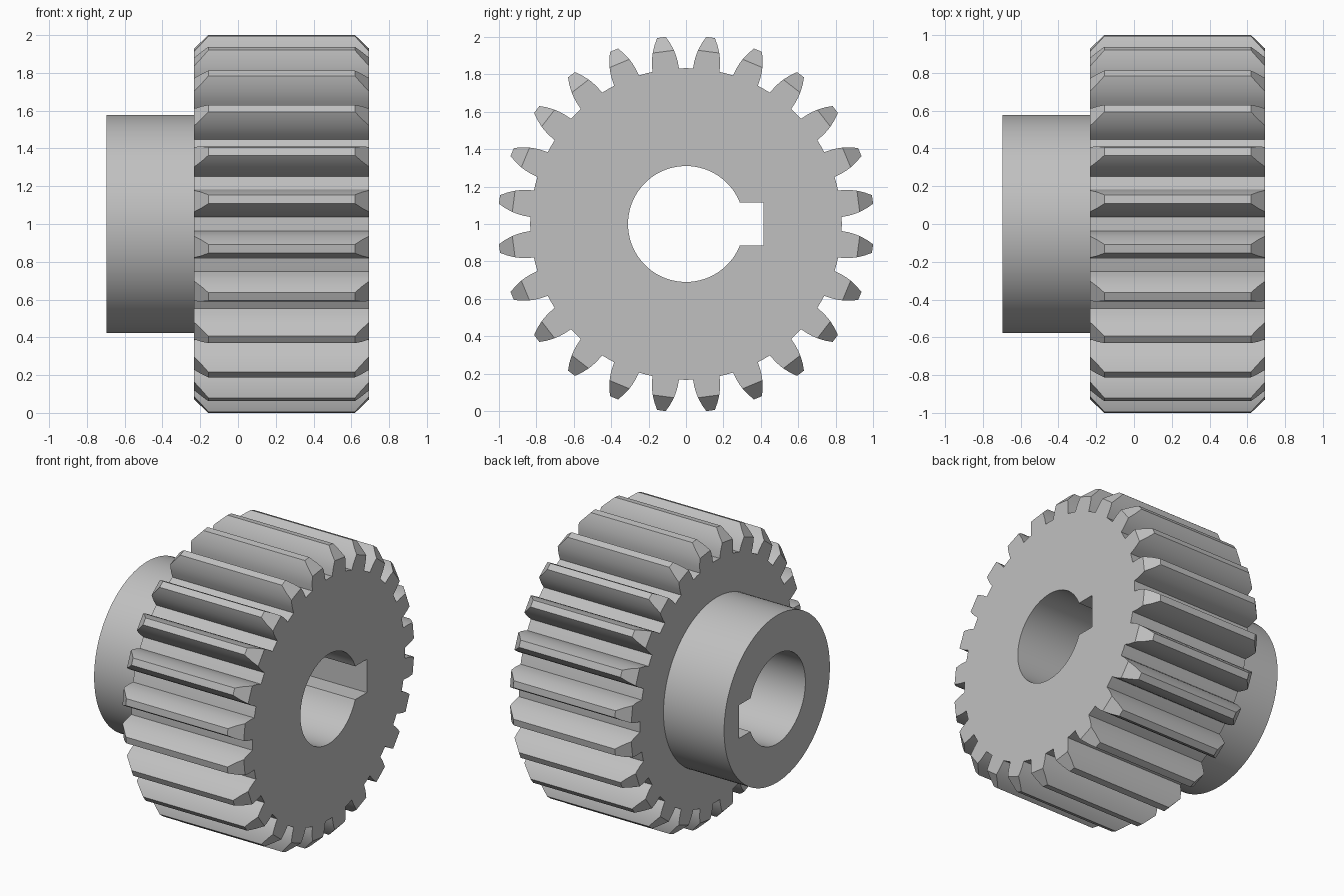
import bpy
import bmesh
from math import sin, cos, asin, pi, radians

if "Cube" in bpy.data.objects:
    bpy.data.objects.remove(bpy.data.objects["Cube"], do_unlink=True)

TEETH = 24
HUB_END, GEAR_BACK, GEAR_FRONT = -0.695, -0.232, 0.694
HUB_RADIUS, BORE_RADIUS = 0.577, 0.31
KEY_HALF, KEY_DEPTH = 0.115, 0.415
CHAMFER_RADIUS = 0.931
# Tooth flank from root to tip: radius, half angle in degrees
FLANK = [(0.833, 4.93), (0.873, 4.55), (0.905, 4.05),
         (CHAMFER_RADIUS, 3.52), (0.97, 2.5), (1.006, 1.32)]

bm = bmesh.new()


def polar(radius, angle):
    return radius * cos(angle), radius * sin(angle)


def ring(points, x):
    """Vertices of a (y, z) outline around the shaft axis."""
    return [bm.verts.new((x, y, z + 1)) for y, z in points]


def wall(a, b):
    """Quads joining two matching closed outlines."""
    for i in range(len(a)):
        j = (i + 1) % len(a)
        bm.faces.new((a[i], a[j], b[j], b[i]))


def cap(outer, inner, direction):
    """Flat face between an outer and an inner outline."""
    edges = []
    for loop in (outer, inner):
        for v, w in zip(loop, loop[1:] + loop[:1]):
            edges.append(bm.edges.get((v, w)) or bm.edges.new((v, w)))
    bmesh.ops.triangle_fill(bm, edges=edges, use_beauty=True,
                            normal=(direction, 0, 0))


# Toothed rim: the ends of each tooth are cut back by a conical chamfer
tooth = [(r, -radians(a)) for r, a in FLANK]
tooth += [(FLANK[-1][0], 0)] + [(r, -a) for r, a in reversed(tooth)]
tooth.append((FLANK[0][0], pi / TEETH))
count = len(tooth)
rim = [(r, a + (k + 0.5) * 2 * pi / TEETH) for k in range(TEETH) for r, a in tooth]


def rim_ring(x, direction):
    verts = []
    for r, a in rim:
        y, z = polar(r, a)
        setback = max(0, r - CHAMFER_RADIUS)
        verts.append(bm.verts.new((x - direction * setback, y, z + 1)))
    return verts


def chamfer_teeth(verts):
    """Close the sloping tooth ends; return the outline of the flat face."""
    flat = [i for i, (r, a) in enumerate(rim) if r <= CHAMFER_RADIUS]
    first = next(i for i, (r, a) in enumerate(tooth) if r >= CHAMFER_RADIUS)
    last = count - 2 - first
    for k in range(TEETH):
        bm.faces.new(verts[k * count + first:k * count + last + 1])
    return [verts[i] for i in flat]


rim_back = rim_ring(GEAR_BACK, -1)
rim_front = rim_ring(GEAR_FRONT, 1)
wall(rim_back, rim_front)
back_outline = chamfer_teeth(rim_back)
front_outline = chamfer_teeth(rim_front)

# Hub cylinder
circle = [polar(HUB_RADIUS, 2 * pi * i / 96) for i in range(96)]
hub_end = ring(circle, HUB_END)
hub_base = ring(circle, GEAR_BACK)
wall(hub_end, hub_base)

# Bore with a keyway
start = asin(KEY_HALF / BORE_RADIUS)
steps = 64
bore = [polar(BORE_RADIUS, start + (2 * pi - 2 * start) * i / steps)
        for i in range(steps + 1)]
bore += [(KEY_DEPTH, -KEY_HALF), (KEY_DEPTH, KEY_HALF)]
bore_back = ring(bore, HUB_END)
bore_front = ring(bore, GEAR_FRONT)
wall(bore_back, bore_front)

# Flat end faces
cap(front_outline, bore_front, 1)
cap(back_outline, hub_base, -1)
cap(hub_end, bore_back, -1)
bmesh.ops.recalc_face_normals(bm, faces=bm.faces[:])

mesh = bpy.data.meshes.new("spur_gear_with_hub")
bm.to_mesh(mesh)
bm.free()
gear = bpy.data.objects.new("spur_gear_with_hub", mesh)
bpy.context.collection.objects.link(gear)

# Plain grey metal
colour = (0.53, 0.53, 0.53, 1)
steel = bpy.data.materials.new("grey_steel")
steel.use_nodes = True
steel.diffuse_color = colour
steel.node_tree.nodes["Principled BSDF"].inputs["Base Color"].default_value = colour
mesh.materials.append(steel)

bpy.ops.object.select_all(action="DESELECT")
gear.select_set(True)
bpy.context.view_layer.objects.active = gear
bpy.ops.object.shade_smooth_by_angle(angle=radians(25))
